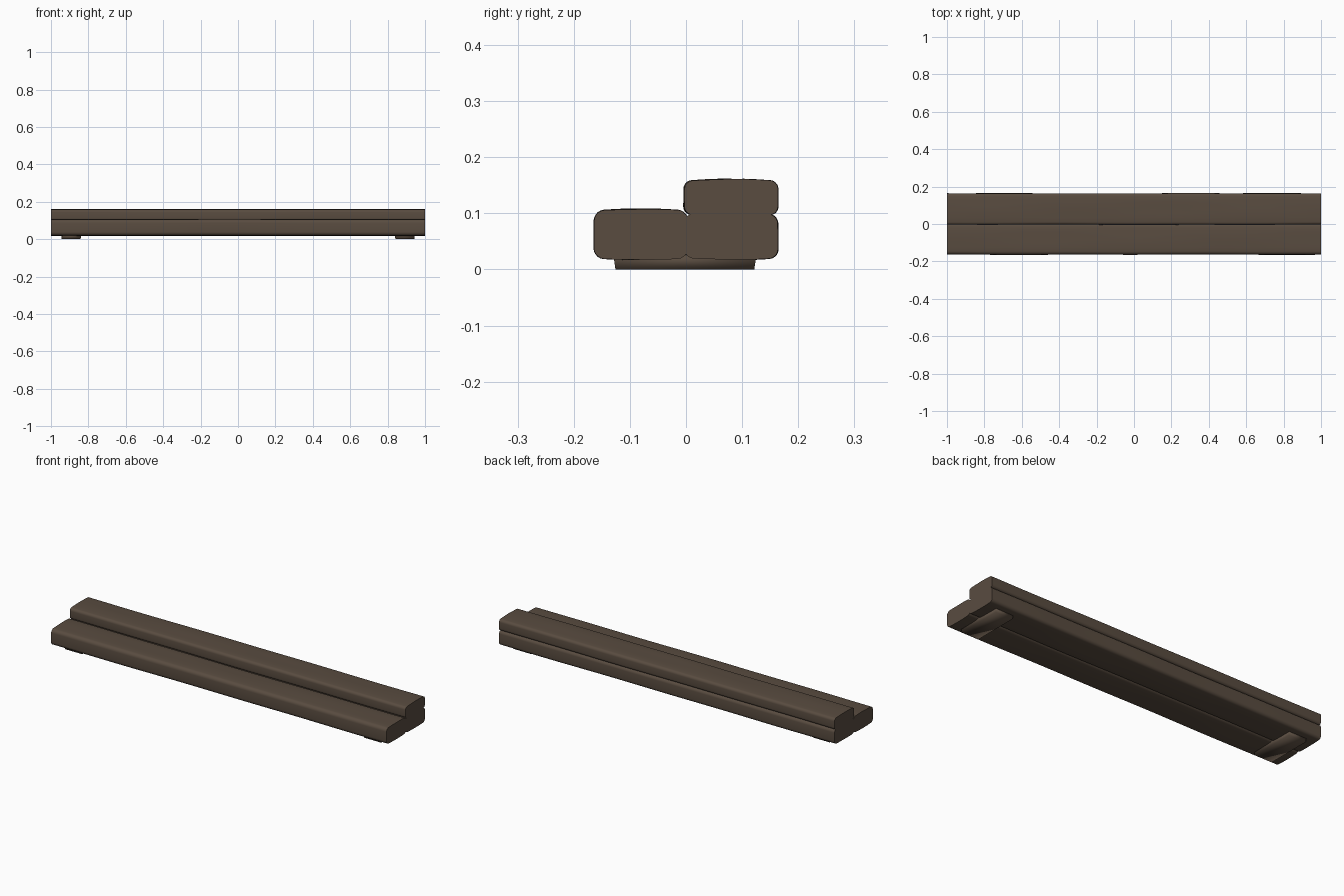
import bpy, bmesh, math

cube = bpy.data.objects.get("Cube")
if cube:
    bpy.data.objects.remove(cube, do_unlink=True)

wood = bpy.data.materials.new("dark_brown_wood")
wood.use_nodes = True
wood.diffuse_color = (0.10, 0.072, 0.051, 1)
bsdf = wood.node_tree.nodes["Principled BSDF"]
bsdf.inputs["Base Color"].default_value = wood.diffuse_color
bsdf.inputs["Roughness"].default_value = 0.9


def finish(bm, name):
    bmesh.ops.recalc_face_normals(bm, faces=bm.faces)
    mesh = bpy.data.meshes.new(name)
    bm.to_mesh(mesh)
    bm.free()
    mesh.materials.append(wood)
    obj = bpy.data.objects.new(name, mesh)
    bpy.context.collection.objects.link(obj)
    return obj


def profile(y0, y1, z0, z1, r, bulge):
    """Rounded rectangle whose top and bottom swell slightly in the middle."""
    pts = []
    corners = [(y1 - r, z1 - r), (y0 + r, z1 - r), (y0 + r, z0 + r), (y1 - r, z0 + r)]
    for q, (cy, cz) in enumerate(corners):
        for k in range(6):
            a = math.pi / 2 * (q + k / 5)
            pts.append((cy + r * math.cos(a), cz + r * math.sin(a)))
        # extra points along the top or bottom
        if q % 2 == 0:
            ny = corners[q + 1][0]
            for k in range(1, 6):
                pts.append((cy + (ny - cy) * k / 6, z1 if q == 0 else z0))
    mid, half = (y0 + y1) / 2, (y1 - y0) / 2
    zc = (z0 + z1) / 2
    return [(y, z - math.copysign(bulge, z - zc) * ((y - mid) / half) ** 2)
            for y, z in pts]


def beam(name, y0, y1, z0, z1, r, bulge, seed):
    """Hewn timber: the profile is lofted along x with a gentle hand-cut wobble."""
    bm = bmesh.new()
    pts = profile(y0, y1, z0, z1, r, bulge)
    yc, zc = (y0 + y1) / 2, (z0 + z1) / 2
    rings, steps = [], 48
    for i in range(steps + 1):
        x = -1 + 2 * i / steps
        ring = []
        for y, z in pts:
            a = math.atan2(z - zc, y - yc)
            n = math.sin(4 * x + seed + 2 * a) + math.sin(9 * x + 2 * seed - a)
            cut = 0.0012 * (1 + n / 2)
            ring.append(bm.verts.new((x, y - cut * math.cos(a), z - cut * math.sin(a))))
        rings.append(ring)
    for r0, r1 in zip(rings, rings[1:]):
        for j in range(len(pts)):
            k = (j + 1) % len(pts)
            bm.faces.new((r0[j], r0[k], r1[k], r1[j]))
    bm.faces.new(rings[0])
    bm.faces.new(rings[-1])
    obj = finish(bm, name)
    bpy.ops.object.select_all(action="DESELECT")
    obj.select_set(True)
    bpy.context.view_layer.objects.active = obj
    bpy.ops.object.shade_smooth_by_angle(angle=math.radians(40))


# Three stacked timbers forming the step
beam("front_lower_beam", -0.165, 0.004, 0.016, 0.109, 0.018, 0.004, 0.5)
beam("back_lower_beam", -0.004, 0.165, 0.016, 0.102, 0.016, 0.004, 2.1)
beam("back_upper_beam", -0.005, 0.165, 0.094, 0.162, 0.014, 0.004, 4.0)

# Cross bearers underneath, near both ends, with soft-shaded edges
for side, label in ((1, "left"), (-1, "right")):
    bm = bmesh.new()
    bmesh.ops.create_cube(bm, size=1)
    for v in bm.verts:
        taper = 0.97 if v.co.z < 0 else 1
        v.co.x = side * 0.892 + v.co.x * 0.105 * taper
        v.co.y = -0.002 + v.co.y * 0.255 * taper
        v.co.z = (v.co.z + 0.5) * 0.026
    for f in bm.faces:
        f.smooth = True
    finish(bm, label + "_bearer")
